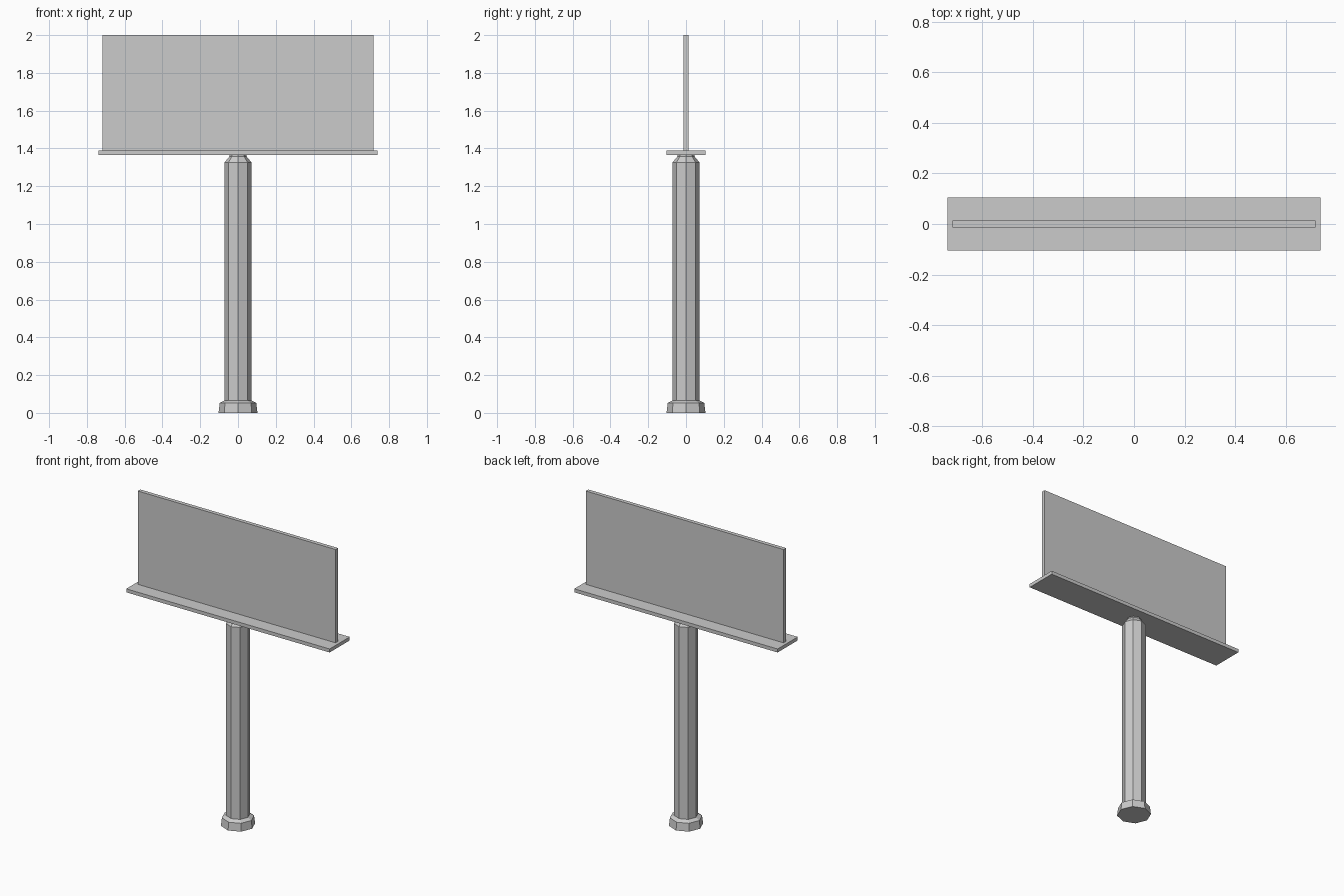
import bpy, bmesh, math

if "Cube" in bpy.data.objects:
    bpy.data.objects.remove(bpy.data.objects["Cube"])

def make_object(name, bm):
    bmesh.ops.recalc_face_normals(bm, faces=bm.faces)
    mesh = bpy.data.meshes.new(name)
    bm.to_mesh(mesh)
    bm.free()
    obj = bpy.data.objects.new(name, mesh)
    bpy.context.collection.objects.link(obj)
    return obj

def lathe(name, profile, sides=8):
    """Closed faceted column from (radius, z) pairs."""
    bm = bmesh.new()
    rings = [[bm.verts.new((r * math.cos(math.tau * i / sides),
                            r * math.sin(math.tau * i / sides), z))
              for i in range(sides)] for r, z in profile]
    for low, high in zip(rings, rings[1:]):
        for i in range(sides):
            j = (i + 1) % sides
            bm.faces.new((low[i], low[j], high[j], high[i]))
    bm.faces.new(rings[0][::-1])
    bm.faces.new(rings[-1])
    return make_object(name, bm)

def box(name, size_x, size_y, z0, z1):
    """Box centred on x and y, spanning z0 to z1."""
    bm = bmesh.new()
    bmesh.ops.create_cube(bm, size=1)
    bmesh.ops.scale(bm, vec=(size_x, size_y, z1 - z0), verts=bm.verts)
    bmesh.ops.translate(bm, vec=(0, 0, (z0 + z1) / 2), verts=bm.verts)
    return make_object(name, bm)

# Octagonal post: flared foot, straight shaft, tapered neck
lathe("post", [(0.103, 0), (0.097, 0.052), (0.072, 0.066),
               (0.072, 1.325), (0.045, 1.358), (0.045, 1.366)])

# Walkway platform and the display board standing on it
box("platform", 1.476, 0.208, 1.365, 1.388)
box("board", 1.436, 0.026, 1.388, 2.0)
